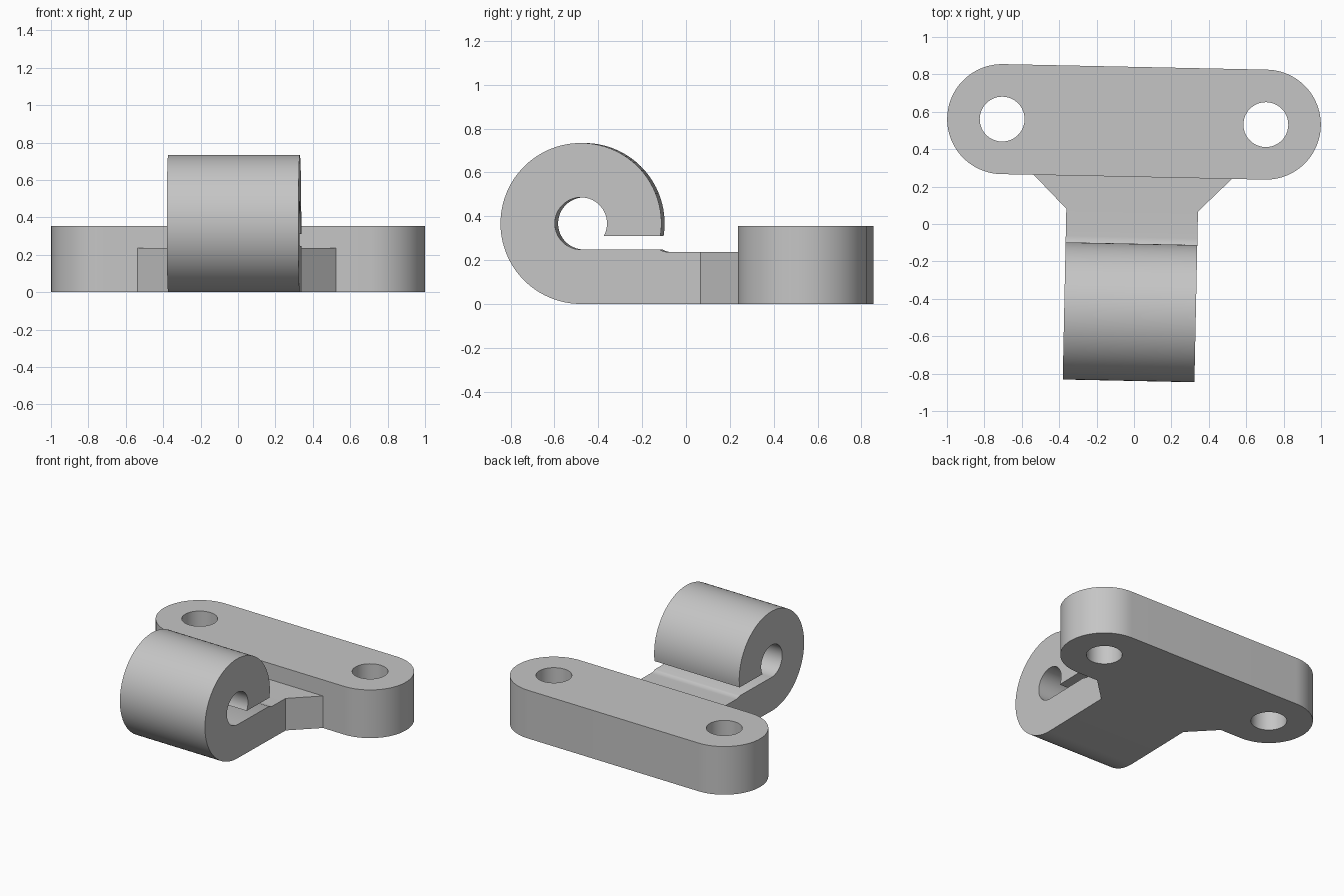
import bpy
from math import cos, sin, pi, radians, asin, sqrt
from mathutils import Matrix

if "Cube" in bpy.data.objects:
    bpy.data.objects.remove(bpy.data.objects["Cube"], do_unlink=True)

# One plain grey material
GREY = (0.56, 0.56, 0.56, 1)
metal = bpy.data.materials.new("grey_metal")
metal.use_nodes = True
metal.diffuse_color = GREY
metal.node_tree.nodes["Principled BSDF"].inputs["Base Color"].default_value = GREY

# The whole part is turned slightly about z, pivoting on the bar centre
PLACE = Matrix.Translation((0, 0.546, 0)) @ Matrix.Rotation(radians(-1.2), 4, "Z")


def arc(cx, cy, r, start, end, steps=48):
    """Points on an arc, angles in radians."""
    return [(cx + r * cos(start + (end - start) * i / steps),
             cy + r * sin(start + (end - start) * i / steps))
            for i in range(steps + 1)]


def extrude(name, loops, depth, orient):
    """Fill closed outlines (inner loops become holes) and extrude them."""
    curve = bpy.data.curves.new(name, "CURVE")
    curve.dimensions = "2D"
    curve.fill_mode = "BOTH"
    curve.extrude = depth / 2
    for loop in loops:
        spline = curve.splines.new("POLY")
        spline.points.add(len(loop) - 1)
        for point, (u, v) in zip(spline.points, loop):
            point.co = (u, v, 0, 1)
        spline.use_cyclic_u = True
    obj = bpy.data.objects.new(name, curve)
    bpy.context.collection.objects.link(obj)
    bpy.ops.object.select_all(action="DESELECT")
    obj.select_set(True)
    bpy.context.view_layer.objects.active = obj
    bpy.ops.object.convert(target="MESH")
    obj = bpy.context.object
    obj.data.transform(PLACE @ orient)
    # Weld the caps to the walls and make the normals consistent
    bpy.ops.object.mode_set(mode="EDIT")
    bpy.ops.mesh.select_all(action="SELECT")
    bpy.ops.mesh.remove_doubles(threshold=0.0002)
    bpy.ops.mesh.normals_make_consistent(inside=False)
    bpy.ops.object.mode_set(mode="OBJECT")
    bpy.ops.object.shade_smooth_by_angle(angle=radians(30))
    obj.data.materials.clear()
    obj.data.materials.append(metal)
    return obj


def upright(height):
    return Matrix.Translation((0, 0, height / 2))


# Mounting bar with rounded ends and two bolt holes
BAR_H, BAR_R, HOLE_X = 0.355, 0.294, 0.705
outline = arc(HOLE_X, 0, BAR_R, -pi / 2, pi / 2) + arc(-HOLE_X, 0, BAR_R, pi / 2, 3 * pi / 2)
holes = [arc(s * HOLE_X, 0, 0.12, 0, 2 * pi)[:-1] for s in (-1, 1)]
extrude("mounting_bar", [outline] + holes, BAR_H, upright(BAR_H))

# Flared neck joining the tongue to the bar
NECK_H, HALF_W, NECK_Y = 0.236, 0.352, -0.472
neck = [(-HALF_W, NECK_Y), (HALF_W, NECK_Y), (0.53, -BAR_R), (-0.53, -BAR_R)]
extrude("flared_neck", [neck], NECK_H, upright(NECK_H))

# Tongue rolled over into an open hook, drawn as a side profile
CY, CZ, OUT_R, IN_R, LIP_Z = -1.018, 0.367, 0.367, 0.119, 0.31
drop = CZ - LIP_Z
hook = [(NECK_Y, 0)]
hook += arc(CY, CZ, OUT_R, 3 * pi / 2, -asin(drop / OUT_R), 72)
hook += arc(CY, CZ, IN_R, -asin(drop / IN_R), 3 * pi / 2, 48)
# Shallow concave step down from the slot floor to the neck
step_r, floor_z = 0.09, CZ - IN_R
reach = sqrt(step_r ** 2 - (step_r - (floor_z - NECK_H)) ** 2)
hook += arc(-0.615, NECK_H + step_r, step_r, -pi / 2 - asin(reach / step_r), -pi / 2, 6)
hook.append((NECK_Y, NECK_H))
sideways = Matrix(((0, 0, 1, 0), (1, 0, 0, 0), (0, 1, 0, 0), (0, 0, 0, 1)))
extrude("rolled_hook", [hook], 2 * HALF_W, sideways)
